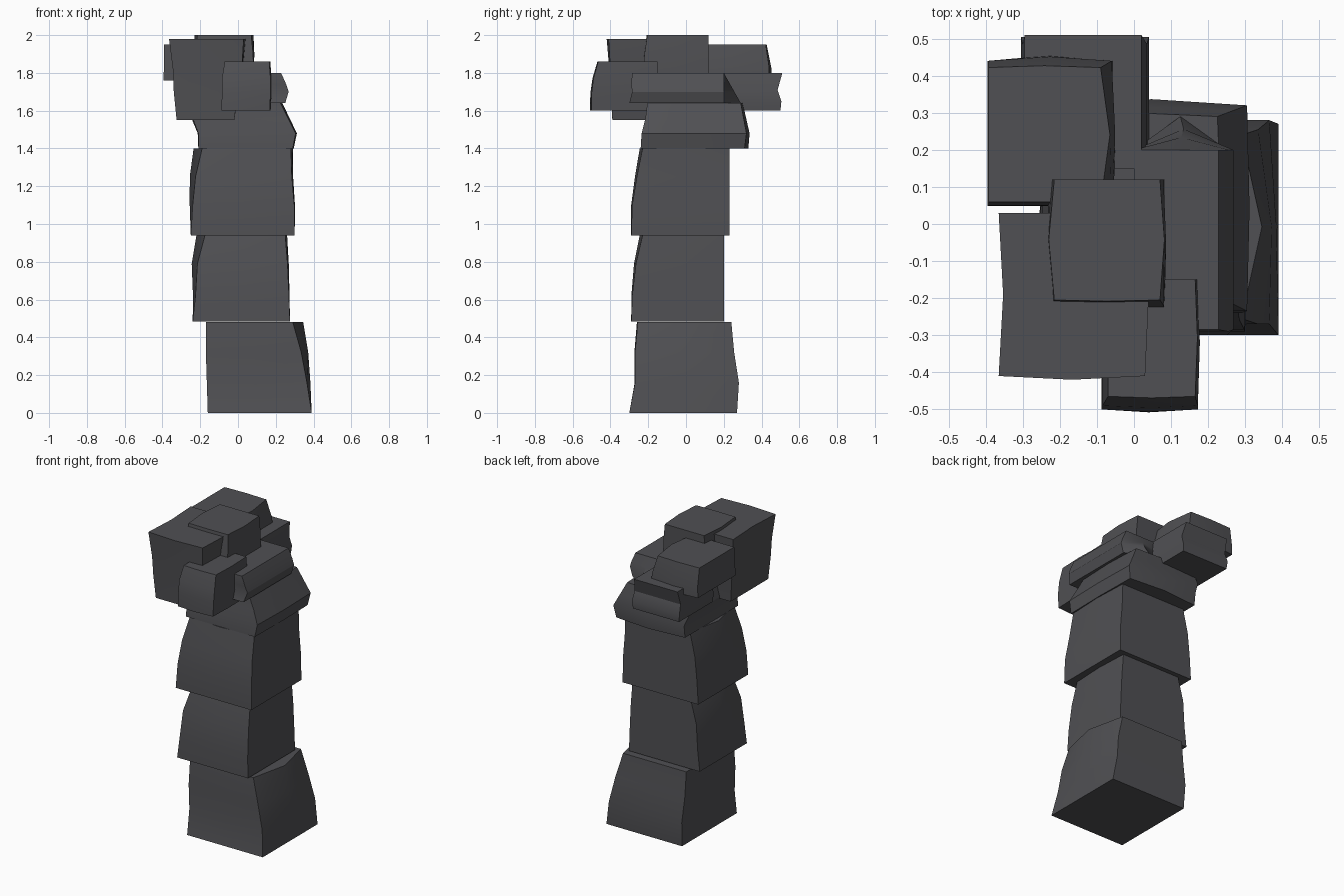
import bpy, bmesh, math

stone = bpy.data.materials.new("dark grey stone")
stone.diffuse_color = (0.08, 0.08, 0.087, 1)


def block(name, rings, low=(0, 0, 0, 0), high=(0, 0, 0, 0)):
    """Stone from rings (z, x0, x1, y0, y1); low/high push the middles of the
    left, right, front and back sides outwards at the bottom and the top."""
    bm = bmesh.new()
    z0, z1 = rings[0][0], rings[-1][0]
    loops = []
    for z, x0, x1, y0, y1 in rings:
        t = (z - z0) / (z1 - z0)
        l, r, f, b = [p + (q - p) * t for p, q in zip(low, high)]
        cx, cy = (x0 + x1) / 2, (y0 + y1) / 2
        pts = [(x0, y0), (cx, y0 - f), (x1, y0), (x1 + r, cy),
               (x1, y1), (cx, y1 + b), (x0, y1), (x0 - l, cy)]
        loops.append([bm.verts.new((x, y, z)) for x, y in pts])
    for a, b in zip(loops, loops[1:]):
        for i in range(8):
            j = (i + 1) % 8
            bm.faces.new((a[i], a[j], b[j], b[i]))
    bm.faces.new(loops[0][::-1])
    bm.faces.new(loops[-1])
    me = bpy.data.meshes.new(name)
    bm.to_mesh(me)
    bm.free()
    me.materials.append(stone)
    ob = bpy.data.objects.new(name, me)
    bpy.context.collection.objects.link(ob)
    bpy.context.view_layer.objects.active = ob
    ob.select_set(True)
    bpy.ops.object.shade_smooth_by_angle(angle=math.radians(30))
    ob.select_set(False)


# column stones
block("base_stone", [(0, -.16, .39, -.30, .27), (.16, -.165, .365, -.27, .28),
                     (.32, -.17, .335, -.27, .255), (.48, -.17, .29, -.255, .24)],
      high=(0, .055, .005, 0))
block("lower_column_stone", [(.485, -.24, .275, -.29, .20), (.62, -.225, .27, -.285, .20),
                             (.79, -.215, .262, -.265, .20), (.94, -.175, .25, -.23, .20)],
      high=(.045, .01, .015, 0))
block("upper_column_stone", [(.94, -.25, .30, -.29, .23), (1.10, -.24, .298, -.285, .23),
                             (1.25, -.225, .285, -.26, .23), (1.40, -.19, .28, -.23, .23)],
      high=(.045, .01, .015, 0))

# spreading head
block("neck_stone", [(1.40, -.21, .29, -.24, .31), (1.48, -.21, .305, -.235, .32),
                     (1.56, -.24, .265, -.215, .305), (1.64, -.22, .225, -.205, .29)],
      low=(0, .005, 0, .02), high=(.01, .01, 0, .01))
block("right_ledge_stone", [(1.64, 0, .25, -.30, .20), (1.70, 0, .268, -.285, .20),
                            (1.74, 0, .255, -.29, .20), (1.80, 0, .228, -.285, .20)],
      low=(0, 0, 0, .09))
block("back_ledge_stone", [(1.60, -.30, .035, .15, .50), (1.65, -.305, .04, .15, .505),
                           (1.71, -.30, .035, .15, .485), (1.80, -.295, .02, .15, .51)])
block("front_left_stone", [(1.55, -.325, -.02, -.39, .0), (1.70, -.34, 0, -.395, .01),
                           (1.82, -.345, .02, -.40, .02), (1.98, -.365, .03, -.41, .03)],
      high=(-.012, .01, .01, 0))
block("front_small_stone", [(1.60, -.088, .168, -.50, -.15), (1.69, -.085, .172, -.50, -.15),
                            (1.77, -.085, .172, -.49, -.15), (1.86, -.07, .165, -.465, -.15)],
      low=(0, .005, .008, 0), high=(0, .006, .004, 0))
block("back_left_stone", [(1.76, -.395, -.055, .048, .44), (1.83, -.392, -.06, .05, .44),
                          (1.95, -.393, -.09, .06, .422)],
      low=(0, 0, 0, .015), high=(0, .025, 0, .005))
block("cap_stone", [(1.78, -.23, .083, -.23, .12), (1.90, -.225, .08, -.22, .12),
                    (2.0, -.215, .07, -.205, .12)],
      high=(.015, .012, .003, 0))
